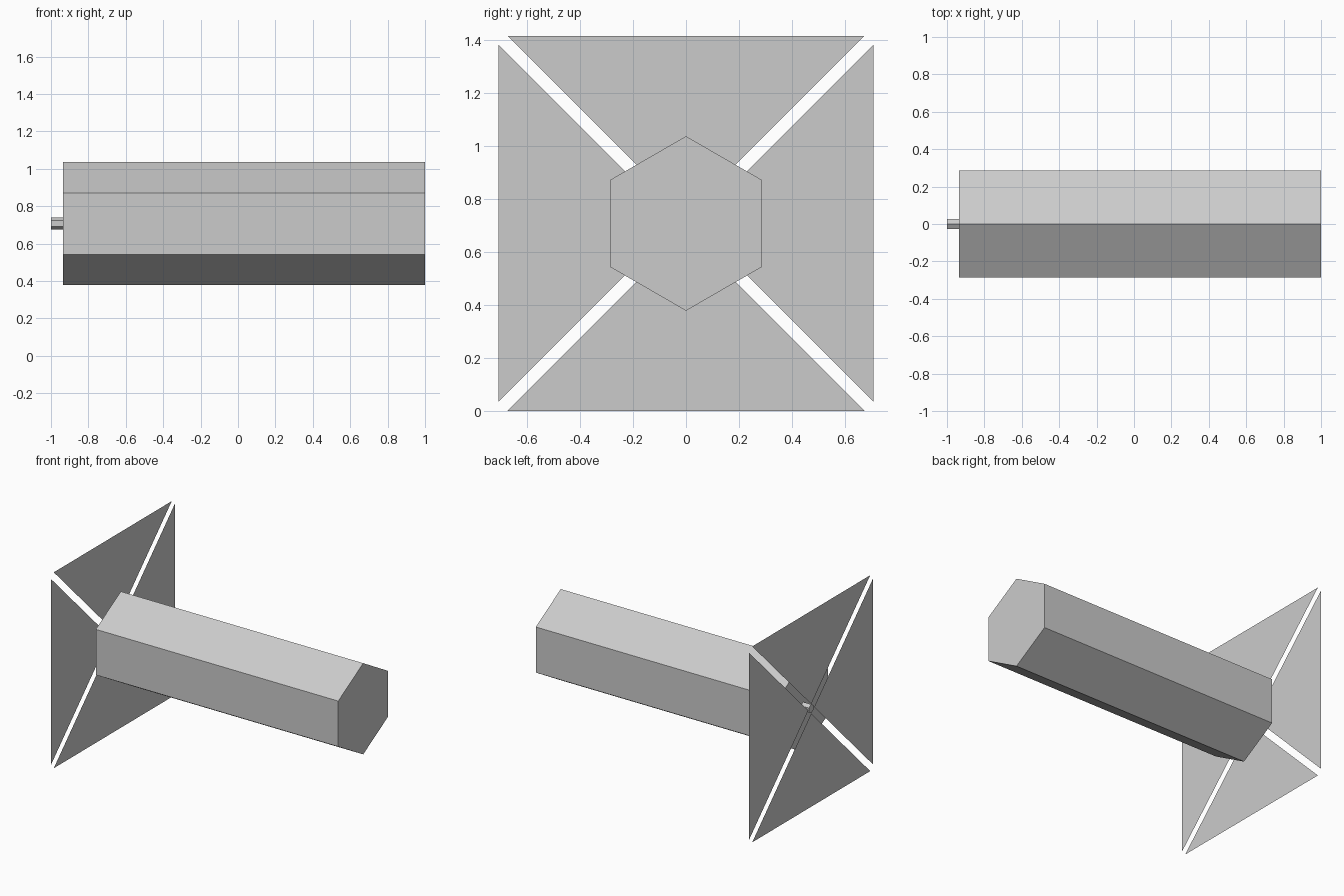
import bpy, bmesh
from math import sin, cos, pi, radians

cube = bpy.data.objects.get("Cube")
if cube:
    bpy.data.objects.remove(cube, do_unlink=True)

CENTRE_Z = 0.707
REAR_X = -1.0      # plane of the panels
BODY_X = -0.936    # rear end of the body

grey = bpy.data.materials.new("light grey")
grey.use_nodes = True
colour = (0.6, 0.6, 0.6, 1)
grey.diffuse_color = colour
grey.node_tree.nodes["Principled BSDF"].inputs["Base Color"].default_value = colour


def finish(name, bm):
    mesh = bpy.data.meshes.new(name)
    bm.to_mesh(mesh)
    bm.free()
    mesh.materials.append(grey)
    obj = bpy.data.objects.new(name, mesh)
    obj.location.z = CENTRE_Z
    bpy.context.collection.objects.link(obj)
    return obj


def hex_prism(name, radius, x0, x1):
    """Six-sided bar along x with a corner pointing up."""
    bm = bmesh.new()
    ring = [bm.verts.new((x0, radius * sin(k * pi / 3), radius * cos(k * pi / 3)))
            for k in range(6)]
    face = bm.faces.new(ring)
    new = bmesh.ops.extrude_face_region(bm, geom=[face], use_keep_orig=True)["geom"]
    bmesh.ops.translate(bm, vec=(x1 - x0, 0, 0),
                        verts=[g for g in new if isinstance(g, bmesh.types.BMVert)])
    bmesh.ops.recalc_face_normals(bm, faces=bm.faces)
    return finish(name, bm)


# Main body and the short shaft behind it
hex_prism("body", 0.329, BODY_X, 1.0)
hex_prism("shaft", 0.032, REAR_X, BODY_X)

# Four flat triangular panels around the shaft end, with diagonal gaps
for i, side in enumerate(("top", "front", "bottom", "back")):
    bm = bmesh.new()
    bm.faces.new([bm.verts.new((REAR_X, y, z))
                  for y, z in ((0, 0.034), (0.673, 0.707), (-0.673, 0.707))])
    panel = finish(side + "_panel", bm)
    panel.rotation_euler.x = radians(90 * i)
